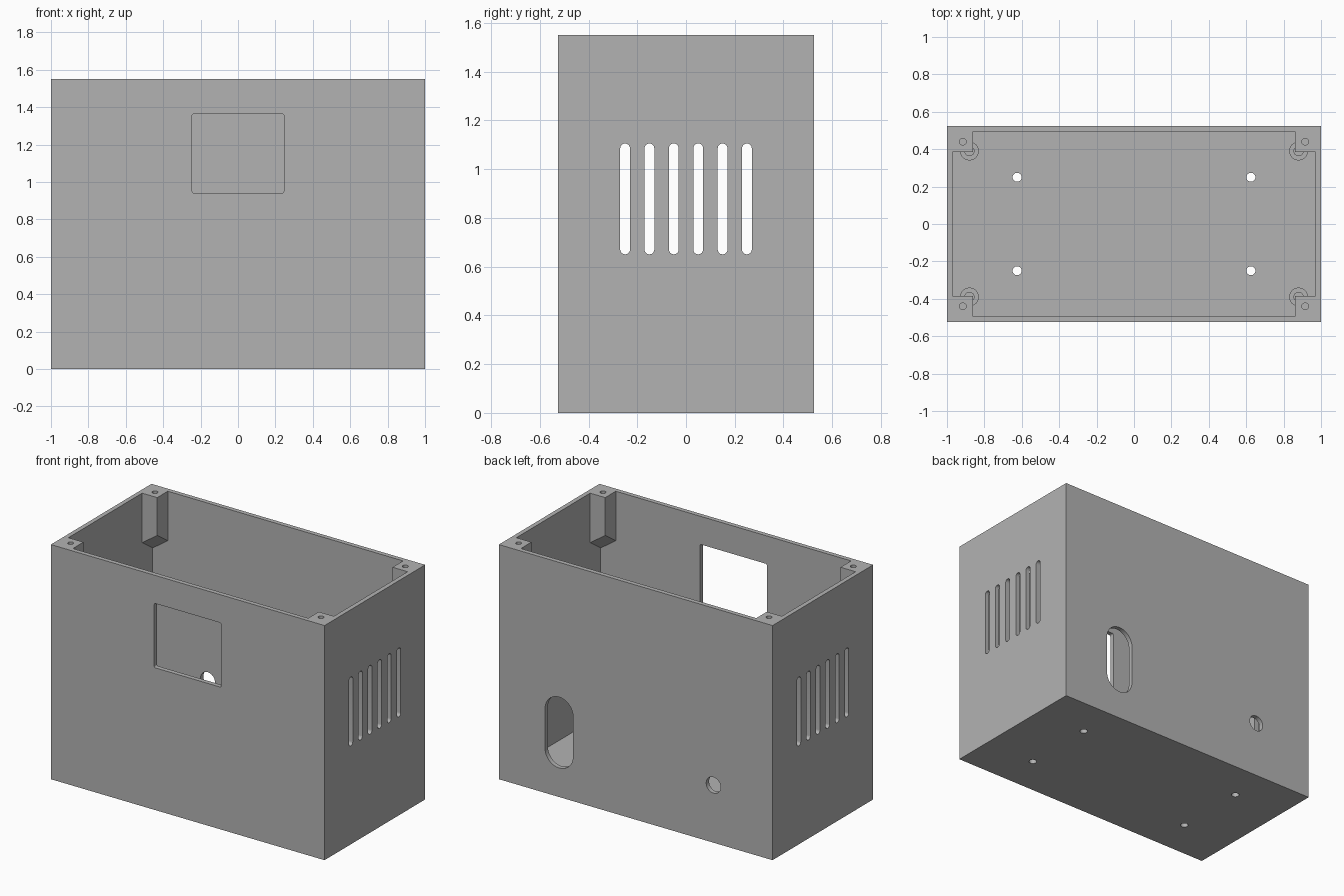
import bpy, bmesh, math
from mathutils import Matrix, Vector

if "Cube" in bpy.data.objects:
    bpy.data.objects.remove(bpy.data.objects["Cube"])

W, D, H = 2.0, 1.05, 1.55
WALL, FLOOR = 0.03, 0.04
CORNERS = [(sx, sy) for sx in (-1, 1) for sy in (-1, 1)]

grey = bpy.data.materials.new("plain grey")
grey.use_nodes = True
grey.diffuse_color = (0.45, 0.45, 0.45, 1)
grey.node_tree.nodes["Principled BSDF"].inputs["Base Color"].default_value = (0.45, 0.45, 0.45, 1)


def add_box(bm, lo, hi):
    lo, hi = Vector(lo), Vector(hi)
    mat = Matrix.Translation((lo + hi) / 2) @ Matrix.Diagonal((*(hi - lo), 1))
    return bmesh.ops.create_cube(bm, size=1, matrix=mat)["verts"]


def add_cylinder(bm, centre, radius, depth, rotation=Matrix(), sides=32):
    bmesh.ops.create_cone(bm, cap_ends=True, segments=sides, radius1=radius, radius2=radius,
                          depth=depth, matrix=Matrix.Translation(centre) @ rotation)


def add_rounded(bm, centre, width, height, radius, depth, axis, steps=10):
    """Upright rounded rectangle extruded along the x or y axis."""
    verts = []
    for k, (su, sv) in enumerate([(1, 1), (-1, 1), (-1, -1), (1, -1)]):
        for i in range(steps + 1):
            a = (k + i / steps) * math.pi / 2
            u = su * (width / 2 - radius) + radius * math.cos(a)
            v = sv * (height / 2 - radius) + radius * math.sin(a)
            offset = (-depth / 2, u, v) if axis == "x" else (u, -depth / 2, v)
            verts.append(bm.verts.new(Vector(centre) + Vector(offset)))
    face = bm.faces.new(verts)
    out = bmesh.ops.extrude_face_region(bm, geom=[face])["geom"]
    push = Vector((depth, 0, 0)) if axis == "x" else Vector((0, depth, 0))
    bmesh.ops.translate(bm, vec=push, verts=[g for g in out if isinstance(g, bmesh.types.BMVert)])


def make(name, bm):
    bmesh.ops.remove_doubles(bm, verts=bm.verts, dist=1e-5)
    bmesh.ops.recalc_face_normals(bm, faces=bm.faces)
    mesh = bpy.data.meshes.new(name)
    bm.to_mesh(mesh)
    bm.free()
    mesh.materials.append(grey)
    ob = bpy.data.objects.new(name, mesh)
    bpy.context.collection.objects.link(ob)
    return ob


def combine(target, tool, operation):
    tool.hide_render = True
    mod = target.modifiers.new(tool.name, "BOOLEAN")
    mod.operation, mod.solver, mod.object = operation, "EXACT", tool
    bpy.context.view_layer.objects.active = target
    bpy.ops.object.modifier_apply(modifier=mod.name)
    bpy.data.objects.remove(tool)


# Open-topped shell
bm = bmesh.new()
add_box(bm, (-W / 2, -D / 2, 0), (W / 2, D / 2, H))
body = make("enclosure_body", bm)
bm = bmesh.new()
add_box(bm, (-W / 2 + WALL, -D / 2 + WALL, FLOOR), (W / 2 - WALL, D / 2 - WALL, H + 0.2))
combine(body, make("cavity", bm), "DIFFERENCE")

# Lid screw posts with sloping undersides, and floor standoffs
bm = bmesh.new()
px, py = 0.86, 0.385
for sx, sy in CORNERS:
    for v in add_box(bm, (px, py, 1), (W / 2 - 0.015, D / 2 - 0.015, H)):
        if v.co.z < H - 0.01:
            v.co.z = H - 0.25 - 0.7 * (v.co.x - px + v.co.y - py)
        v.co.x *= sx
        v.co.y *= sy
combine(body, make("corner_posts", bm), "UNION")
bm = bmesh.new()
for sx, sy in CORNERS:
    add_cylinder(bm, (sx * 0.88, sy * 0.39, FLOOR + 0.04), 0.05, 0.12)
combine(body, make("standoffs", bm), "UNION")

# Round holes: post screws, standoff screws, floor mounts, cable inlet
bm = bmesh.new()
for sx, sy in CORNERS:
    add_cylinder(bm, (sx * 0.915, sy * 0.44, H - 0.05), 0.018, 0.3, sides=24)
    add_cylinder(bm, (sx * 0.88, sy * 0.39, FLOOR + 0.1), 0.025, 0.19, sides=24)
    add_cylinder(bm, (sx * 0.625, sy * 0.25, FLOOR / 2), 0.024, 0.1, sides=24)
add_cylinder(bm, (-0.568, D / 2, 0.38), 0.053, 0.15, Matrix.Rotation(math.pi / 2, 4, "X"))
combine(body, make("round_holes", bm), "DIFFERENCE")

# Display window, rear oval opening and side vents
bm = bmesh.new()
add_rounded(bm, (0, -D / 2, 1.152), 0.49, 0.425, 0.01, 0.15, "y", 4)
add_rounded(bm, (0.56, D / 2, 0.426), 0.205, 0.468, 0.1024, 0.15, "y")
for side in (-1, 1):
    for i in range(6):
        add_rounded(bm, (side * W / 2, -0.25 + i * 0.1, 0.878), 0.04, 0.455, 0.0199, 0.15, "x", 6)
combine(body, make("wall_openings", bm), "DIFFERENCE")

# Smooth the curved hole walls, keeping edges sharp
bpy.ops.object.select_all(action="DESELECT")
body.select_set(True)
bpy.context.view_layer.objects.active = body
bpy.ops.object.shade_smooth_by_angle(angle=math.radians(30))
